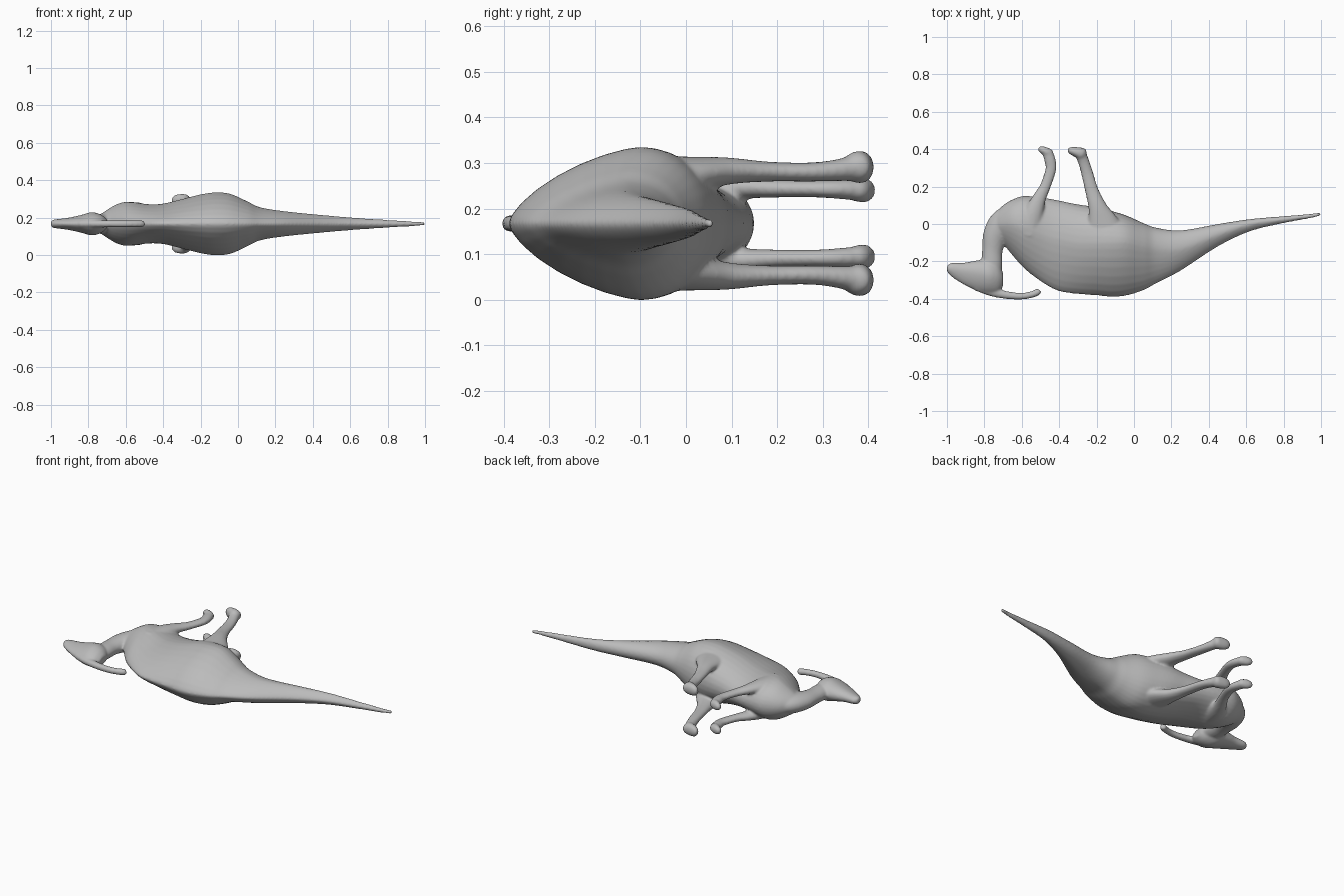
import bpy, bmesh, math
from mathutils import Vector

MID = 0.167   # height of the symmetry plane; the animal lies on its side
SEG = 32

skin_mat = bpy.data.materials.new("grey_skin")
skin_mat.diffuse_color = (0.5, 0.5, 0.5, 1)
parts = []


def skin(name, rings):
    """Closed surface through a series of equal rings."""
    bm = bmesh.new()
    rows = [[bm.verts.new(p) for p in r] for r in rings]
    for a, b in zip(rows, rows[1:]):
        for i in range(SEG):
            j = (i + 1) % SEG
            bm.faces.new((a[i], a[j], b[j], b[i]))
    bm.faces.new(rows[0])
    bm.faces.new(rows[-1])
    bmesh.ops.recalc_face_normals(bm, faces=bm.faces)
    me = bpy.data.meshes.new(name)
    bm.to_mesh(me)
    bm.free()
    ob = bpy.data.objects.new(name, me)
    bpy.context.collection.objects.link(ob)
    parts.append(ob)


def refine(rows, n=6):
    """Catmull-Rom interpolation of the control rows."""
    rows = [Vector(r) for r in rows]
    out = []
    for i in range(len(rows) - 1):
        p0, p1, p2 = rows[max(i - 1, 0)], rows[i], rows[i + 1]
        p3 = rows[min(i + 2, len(rows) - 1)]
        for k in range(n):
            t = k / n
            out.append(0.5 * (2 * p1 + (p2 - p0) * t + (2 * p0 - 5 * p1 + 4 * p2 - p3) * t * t
                              + (3 * p1 - p0 - 3 * p2 + p3) * t ** 3))
    return out + [rows[-1]]


def loft(name, rows, power):
    """Rows: x, belly y, back y, y of greatest width, half width."""
    rings = []
    for x, top, bot, ym, hw in refine(rows):
        ring = []
        for i in range(SEG):
            a = 2 * math.pi * i / SEG
            c, s = math.cos(a), math.sin(a)
            p = 1 if s > 0 else power
            y = ym + (top - ym if s > 0 else ym - bot) * math.copysign(abs(s) ** p, s)
            ring.append((x, y, MID + hw * math.copysign(abs(c) ** p, c)))
        rings.append(ring)
    skin(name, rings)


def tube(name, rows, side=1):
    """Rows: x, y, sideways offset, radius in plane, radius sideways."""
    rows = refine(rows)
    rings = []
    for k, (x, y, z, r, rz) in enumerate(rows):
        a, b = rows[max(k - 1, 0)], rows[min(k + 1, len(rows) - 1)]
        t = Vector((b[0] - a[0], b[1] - a[1])).normalized()
        rings.append([(x - t.y * r * math.cos(u), y + t.x * r * math.cos(u),
                       MID + side * z + rz * math.sin(u))
                      for u in (2 * math.pi * i / SEG for i in range(SEG))])
    skin(name, rings)


# Torso running into the tail
loft("body", [
    (-0.765, 0.03, -0.06, -0.01, 0.03), (-0.70, 0.10, -0.11, 0.0, 0.075),
    (-0.64, 0.135, -0.18, 0.0, 0.108), (-0.58, 0.15, -0.245, -0.02, 0.118),
    (-0.48, 0.14, -0.32, -0.06, 0.105), (-0.40, 0.125, -0.36, -0.08, 0.108),
    (-0.30, 0.105, -0.375, -0.1, 0.132), (-0.20, 0.09, -0.382, -0.1, 0.157),
    (-0.12, 0.07, -0.39, -0.1, 0.168), (-0.04, 0.045, -0.383, -0.1, 0.16),
    (0.05, 0.005, -0.355, -0.12, 0.12), (0.12, -0.02, -0.318, -0.13, 0.088),
    (0.25, -0.034, -0.25, -0.13, 0.067), (0.45, 0.0, -0.12, -0.055, 0.047),
    (0.62, 0.026, -0.04, 0.0, 0.033), (0.80, 0.042, 0.004, 0.024, 0.021),
    (0.94, 0.054, 0.03, 0.042, 0.013), (1.0, 0.063, 0.045, 0.054, 0.009)], 1.35)

# Neck
tube("neck", [(-0.60, 0.02, 0, 0.10, 0.07), (-0.69, 0.0, 0, 0.085, 0.06),
              (-0.74, -0.06, 0, 0.067, 0.05), (-0.757, -0.14, 0, 0.055, 0.042),
              (-0.76, -0.21, 0, 0.056, 0.042), (-0.765, -0.28, 0, 0.058, 0.04)])

# Head with tapering snout
loft("head", [
    (-1.0, -0.224, -0.255, -0.24, 0.018), (-0.975, -0.208, -0.283, -0.24, 0.024),
    (-0.91, -0.207, -0.325, -0.25, 0.032), (-0.84, -0.195, -0.358, -0.26, 0.047),
    (-0.78, -0.19, -0.375, -0.27, 0.062), (-0.73, -0.21, -0.37, -0.28, 0.048),
    (-0.70, -0.26, -0.335, -0.29, 0.022)], 1.2)

# Swept-back crest
tube("crest", [(-0.84, -0.33, 0, 0.028, 0.022), (-0.76, -0.362, 0, 0.025, 0.02),
               (-0.68, -0.38, 0, 0.021, 0.019), (-0.60, -0.386, 0, 0.018, 0.018),
               (-0.54, -0.375, 0, 0.018, 0.018), (-0.51, -0.36, 0, 0.018, 0.018),
               (-0.503, -0.355, 0, 0.009, 0.009)])

# Legs and feet, mirrored
for side, tag in ((1, "left"), (-1, "right")):
    tube("hind_leg_" + tag, [
        (-0.13, -0.12, 0.09, 0.11, 0.06), (-0.165, 0.0, 0.105, 0.085, 0.042),
        (-0.195, 0.09, 0.115, 0.05, 0.03), (-0.226, 0.18, 0.114, 0.036, 0.022),
        (-0.25, 0.27, 0.113, 0.032, 0.021), (-0.268, 0.33, 0.117, 0.03, 0.024),
        (-0.285, 0.375, 0.123, 0.03, 0.03)], side)
    tube("hind_foot_" + tag, [
        (-0.26, 0.365, 0.124, 0.018, 0.02), (-0.275, 0.372, 0.124, 0.034, 0.032),
        (-0.30, 0.382, 0.124, 0.029, 0.036), (-0.335, 0.392, 0.124, 0.021, 0.03),
        (-0.354, 0.397, 0.124, 0.01, 0.014)], side)
    tube("front_leg_" + tag, [
        (-0.57, -0.06, 0.07, 0.075, 0.045), (-0.54, 0.05, 0.078, 0.055, 0.036),
        (-0.51, 0.13, 0.08, 0.038, 0.026), (-0.475, 0.20, 0.077, 0.029, 0.02),
        (-0.445, 0.29, 0.076, 0.029, 0.019), (-0.45, 0.345, 0.075, 0.03, 0.022),
        (-0.465, 0.385, 0.073, 0.027, 0.024)], side)
    tube("front_foot_" + tag, [
        (-0.44, 0.36, 0.073, 0.015, 0.016), (-0.455, 0.375, 0.073, 0.027, 0.025),
        (-0.48, 0.392, 0.073, 0.022, 0.027), (-0.502, 0.4, 0.073, 0.016, 0.02),
        (-0.512, 0.402, 0.073, 0.007, 0.01)], side)

# Fuse the parts into one smooth skin
bpy.ops.object.select_all(action='DESELECT')
for ob in parts:
    ob.select_set(True)
animal = parts[0]
bpy.context.view_layer.objects.active = animal
bpy.ops.object.join()
animal.name = "crested_reptile"
fuse = animal.modifiers.new("fuse", 'REMESH')
fuse.mode = 'VOXEL'
fuse.voxel_size = 0.007
fuse.use_smooth_shade = True
blend = animal.modifiers.new("blend", 'SMOOTH')
blend.factor = 0.5
blend.iterations = 6
for m in ("fuse", "blend"):
    bpy.ops.object.modifier_apply(modifier=m)
animal.data.materials.clear()
animal.data.materials.append(skin_mat)
bpy.ops.object.shade_smooth()
